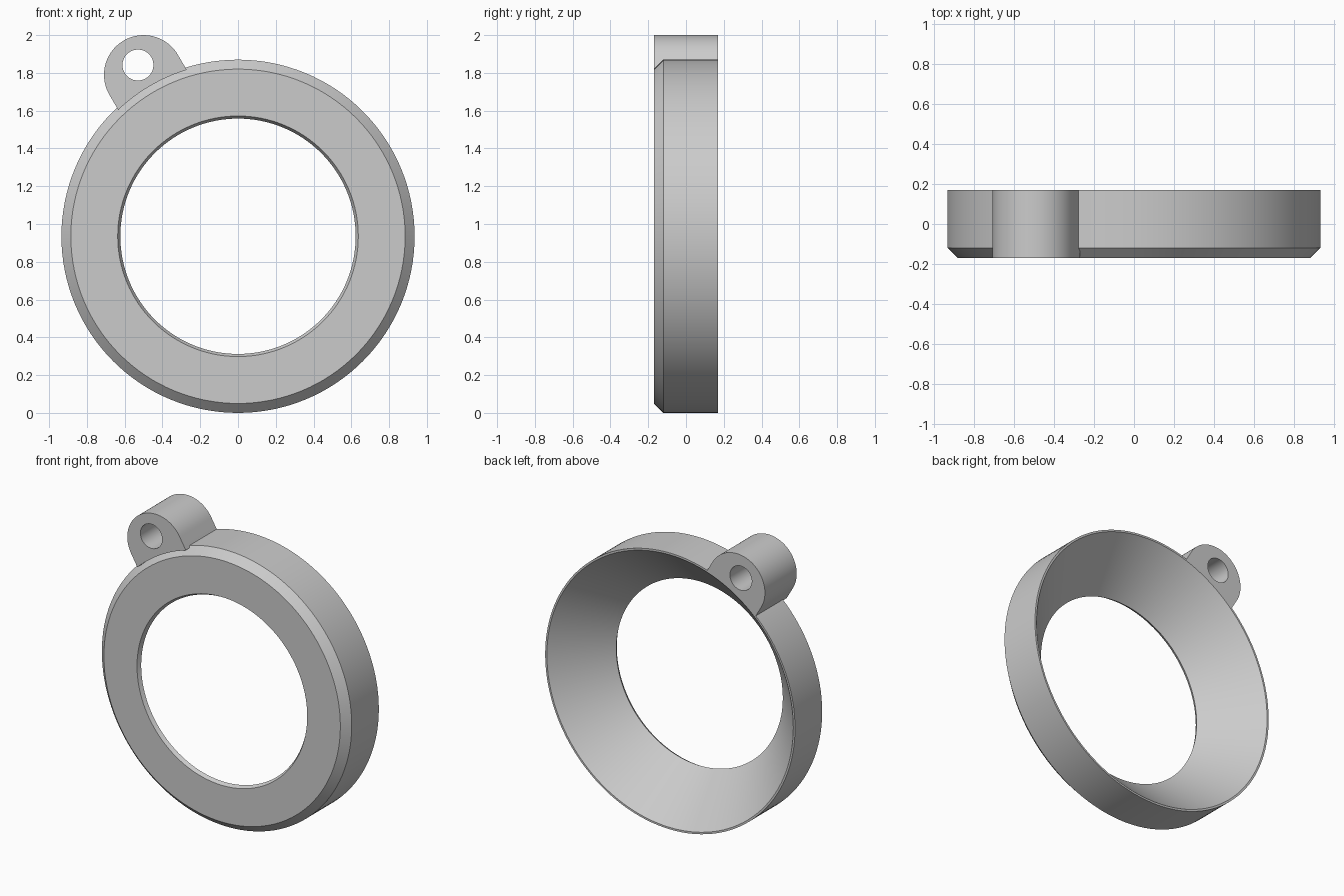
import bpy, bmesh, math
from mathutils import Vector

cube = bpy.data.objects.get("Cube")
if cube:
    bpy.data.objects.remove(cube, do_unlink=True)

R = 0.935          # outer radius, also the height of the ring centre
HALF = 0.17        # half depth
RIM = 0.922        # inner radius of the thin back rim

grey = bpy.data.materials.new("plain_grey")
grey.use_nodes = True
colour = (0.6, 0.6, 0.6, 1)
grey.diffuse_color = colour
grey.node_tree.nodes["Principled BSDF"].inputs["Base Color"].default_value = colour


def finish(ob):
    ob.data.materials.clear()
    ob.data.materials.append(grey)
    bpy.ops.object.select_all(action='DESELECT')
    ob.select_set(True)
    bpy.context.view_layer.objects.active = ob
    bpy.ops.object.shade_smooth_by_angle(angle=math.radians(25))


# Ring: closed (radius, y) section turned around the y axis
def lathe(name, section, steps):
    bm = bmesh.new()
    loops = []
    for i in range(steps):
        a = math.tau * i / steps
        loops.append([bm.verts.new((r * math.sin(a), y, R + r * math.cos(a)))
                      for r, y in section])
    n = len(section)
    for i in range(steps):
        p, q = loops[i], loops[(i + 1) % steps]
        for j in range(n):
            k = (j + 1) % n
            bm.faces.new((p[j], p[k], q[k], q[j]))
    bmesh.ops.recalc_face_normals(bm, faces=bm.faces)
    me = bpy.data.meshes.new(name)
    bm.to_mesh(me)
    bm.free()
    ob = bpy.data.objects.new(name, me)
    bpy.context.collection.objects.link(ob)
    finish(ob)


lathe("ring", [(0.637, -HALF), (0.885, -HALF), (R, -0.12), (R, HALF),
               (RIM, HALF), (0.623, -0.145)], 128)


# Hanging lug: round-ended outline with a hole, extruded to the ring's depth
def arc(cx, cy, r, start, end, steps):
    return [Vector((cx + r * math.cos(start + (end - start) * i / steps),
                    cy + r * math.sin(start + (end - start) * i / steps)))
            for i in range(steps + 1)]


LUG = 0.21
spread = math.asin(LUG / RIM)
up = math.pi / 2
outline = (arc(0, 0.99, LUG, 0, math.pi, 40)
           + arc(0, 0, RIM, up + spread, up - spread, 12))
hole = arc(0, 1.05, 0.082, 0, math.tau, 40)[:-1]

cu = bpy.data.curves.new("lug_outline", 'CURVE')
cu.dimensions = '2D'
cu.fill_mode = 'BOTH'
cu.extrude = HALF
for pts in (outline, hole):
    sp = cu.splines.new('POLY')
    sp.points.add(len(pts) - 1)
    for p, v in zip(sp.points, pts):
        p.co = (v.x, v.y, 0, 1)
    sp.use_cyclic_u = True

lug = bpy.data.objects.new("hanging_lug", cu)
bpy.context.collection.objects.link(lug)
lug.location.z = R
lug.rotation_euler = (math.pi / 2, -math.radians(30.3), 0)
bpy.ops.object.select_all(action='DESELECT')
lug.select_set(True)
bpy.context.view_layer.objects.active = lug
bpy.ops.object.convert(target='MESH')
finish(bpy.context.view_layer.objects.active)
